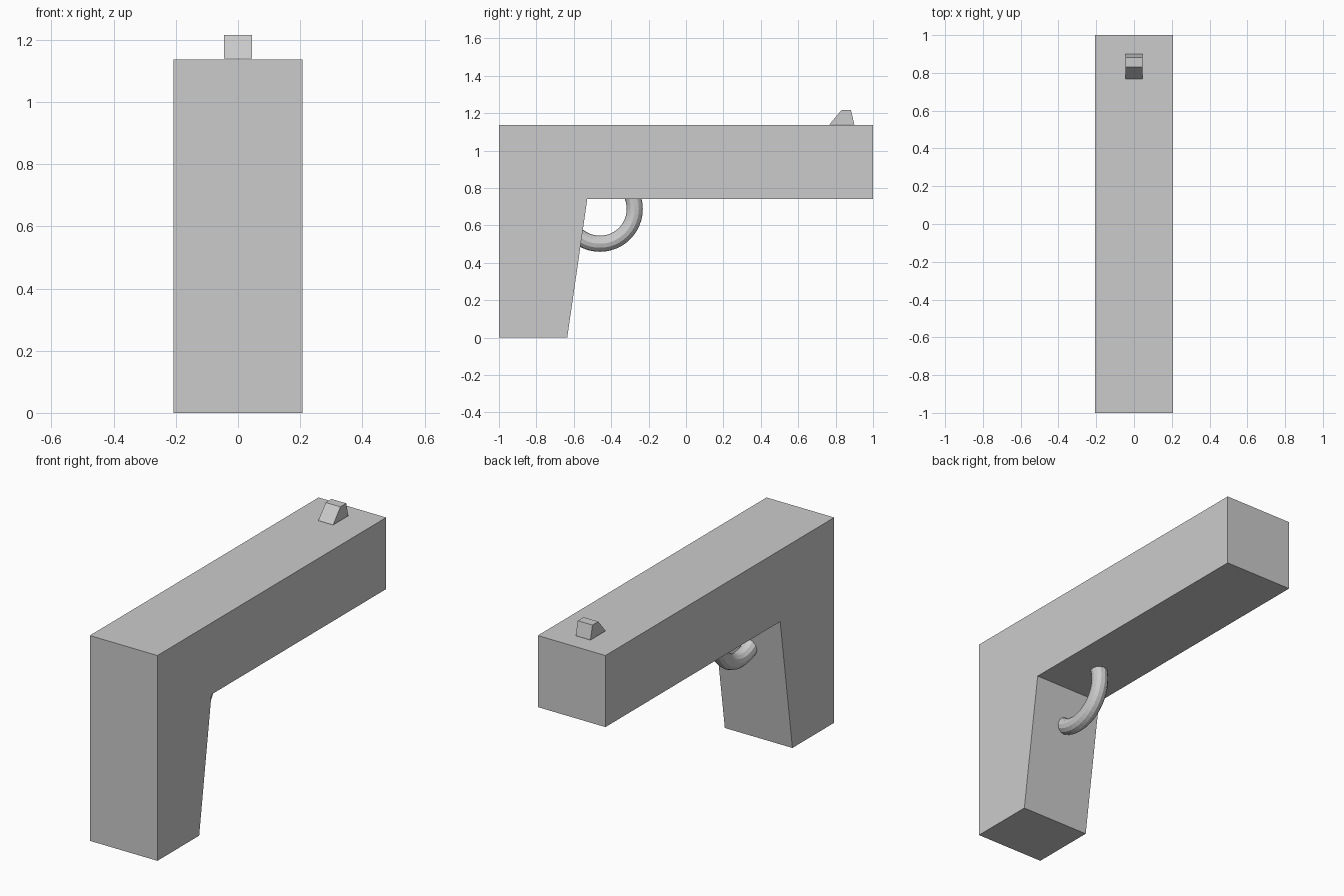
import bpy, bmesh, math

if "Cube" in bpy.data.objects:
    bpy.data.objects.remove(bpy.data.objects["Cube"])


def extrude_profile(name, profile, half_width):
    """Solid made from a (y, z) side profile extruded symmetrically in x."""
    bm = bmesh.new()
    face = bm.faces.new([bm.verts.new((-half_width, y, z)) for y, z in profile])
    ext = bmesh.ops.extrude_face_region(bm, geom=[face])
    verts = [g for g in ext["geom"] if isinstance(g, bmesh.types.BMVert)]
    bmesh.ops.translate(bm, verts=verts, vec=(2 * half_width, 0, 0))
    bmesh.ops.recalc_face_normals(bm, faces=bm.faces)
    mesh = bpy.data.meshes.new(name)
    bm.to_mesh(mesh)
    bm.free()
    obj = bpy.data.objects.new(name, mesh)
    bpy.context.collection.objects.link(obj)
    return obj


# Barrel and tapered grip in one L-shaped block
extrude_profile("body", [(-1, 0), (-0.635, 0), (-0.528, 0.74), (1, 0.74),
                         (1, 1.136), (-1, 1.136)], 0.207)

# Small wedge sight just above the barrel
extrude_profile("sight", [(0.767, 1.14), (0.90, 1.14), (0.882, 1.216),
                          (0.831, 1.216)], 0.045)

# Ring guard, partly sunk into the body
bpy.ops.mesh.primitive_torus_add(major_segments=48, minor_segments=12,
                                 major_radius=0.186, minor_radius=0.043,
                                 location=(0, -0.46, 0.688),
                                 rotation=(0, math.pi / 2, 0))
bpy.context.object.name = "trigger_guard"
